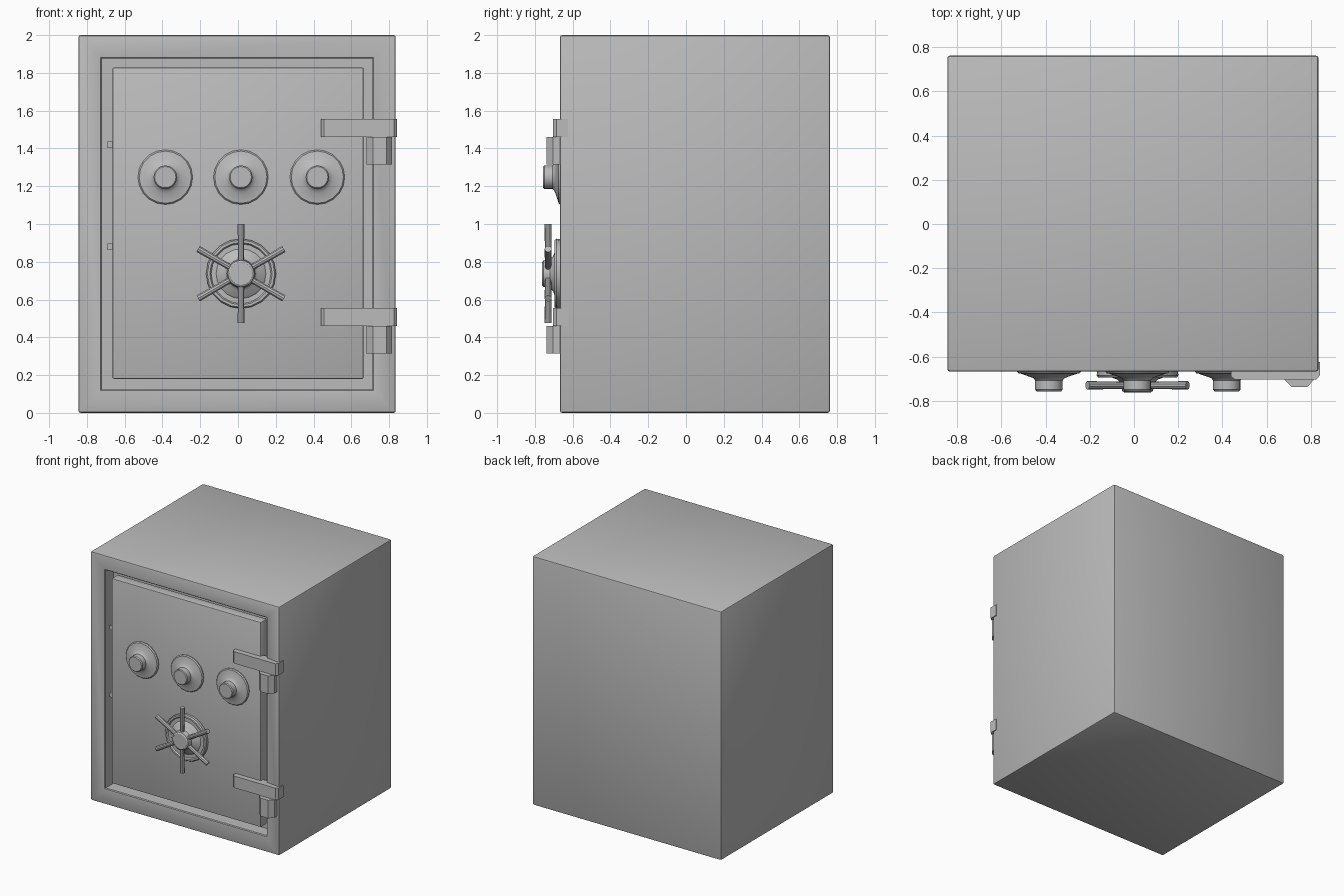
import bpy, bmesh, math
from mathutils import Matrix, Vector

if "Cube" in bpy.data.objects:
    bpy.data.objects.remove(bpy.data.objects["Cube"])

grey = bpy.data.materials.new("steel_grey")
grey.use_nodes = True
colour = (0.5, 0.5, 0.5, 1)
grey.diffuse_color = colour
grey.node_tree.nodes["Principled BSDF"].inputs["Base Color"].default_value = colour


def finish(bm, name, angle=35):
    bmesh.ops.recalc_face_normals(bm, faces=bm.faces)
    mesh = bpy.data.meshes.new(name)
    bm.to_mesh(mesh)
    bm.free()
    mesh.materials.append(grey)
    mesh.shade_smooth()
    mesh.set_sharp_from_angle(angle=math.radians(angle))
    obj = bpy.data.objects.new(name, mesh)
    bpy.context.collection.objects.link(obj)
    return obj


def box_mesh(low, high, bevel=0, segments=1):
    bm = bmesh.new()
    low, high = Vector(low), Vector(high)
    place = Matrix.Translation((low + high) / 2) @ Matrix.Diagonal((*(high - low), 1))
    bmesh.ops.create_cube(bm, size=1, matrix=place)
    if bevel:
        bmesh.ops.bevel(bm, geom=bm.edges[:], offset=bevel, segments=segments,
                        profile=0.5, affect='EDGES')
    return bm


def lathe(name, x, z, profile, sides):
    """Turn (radius, y) points around an axis that points to the front."""
    bm = bmesh.new()
    rings = []
    for r, y in profile:
        rings.append([bm.verts.new((x + r * math.cos(2 * math.pi * i / sides), y,
                                    z + r * math.sin(2 * math.pi * i / sides)))
                      for i in range(sides)])
    for a, b in zip(rings, rings[1:]):
        for i in range(sides):
            j = (i + 1) % sides
            bm.faces.new((a[i], a[j], b[j], b[i]))
    bm.faces.new(rings[0])
    bm.faces.new(rings[-1])
    return finish(bm, name)


def prism(name, outline, z0, z1):
    """Raise an (x, y) outline between two heights."""
    bm = bmesh.new()
    face = bm.faces.new([bm.verts.new((x, y, z0)) for x, y in outline])
    made = bmesh.ops.extrude_face_region(bm, geom=[face])["geom"]
    bmesh.ops.translate(bm, vec=(0, 0, z1 - z0),
                        verts=[v for v in made if isinstance(v, bmesh.types.BMVert)])
    return finish(bm, name, 20)


# Cabinet with a sloping front frame and a recess for the door
bm = box_mesh((-0.845, -0.668, 0), (0.835, 0.762, 2), 0.012, 2)
bm.normal_update()
front = max(bm.faces, key=lambda f: -f.normal.y * f.calc_area())
bmesh.ops.inset_region(bm, faces=[front], thickness=0.15, depth=-0.012)
bmesh.ops.inset_region(bm, faces=[front], thickness=0.008, depth=-0.006)
pocket = bmesh.ops.extrude_discrete_faces(bm, faces=[front])["faces"][0]
bmesh.ops.translate(bm, verts=pocket.verts[:], vec=(0, 0.1, 0))
finish(bm, "cabinet")

# Door and the two bolts in the gap at its free side
finish(box_mesh((-0.664, -0.66, 0.18), (0.665, -0.58, 1.828), 0.008, 2), "door")
for n, z in enumerate((0.88, 1.42)):
    finish(box_mesh((-0.69, -0.645, z - 0.018), (-0.655, -0.61, z + 0.018)), f"bolt_{n + 1}")

# Three combination dials
dial = [(0.14, -0.64), (0.145, -0.668), (0.138, -0.676), (0.132, -0.676),
        (0.085, -0.692), (0.07, -0.698), (0.062, -0.708), (0.062, -0.75), (0.056, -0.757)]
for n, x in enumerate((-0.385, 0.015, 0.42)):
    lathe(f"dial_{n + 1}", x, 1.248, dial, 20)

# Handle: base plate, hub and six spokes
hx, hz = 0.016, 0.737
lathe("handle_base", hx, hz, [(0.18, -0.64), (0.185, -0.685), (0.178, -0.695), (0.165, -0.695),
                              (0.158, -0.684), (0.132, -0.684), (0.124, -0.692),
                              (0.092, -0.704), (0.076, -0.72), (0.07, -0.755),
                              (0.06, -0.762)], 20)
for n in range(6):
    bm = bmesh.new()
    bmesh.ops.create_cone(bm, cap_ends=True, segments=10, radius1=0.016, radius2=0.019,
                          depth=0.22)
    turn = Matrix.Rotation(n * math.pi / 3, 4, 'Y')
    place = Matrix.Translation((hx, -0.73, hz)) @ turn @ Matrix.Translation((0, 0, 0.152))
    bmesh.ops.transform(bm, matrix=place, verts=bm.verts)
    finish(bm, f"handle_spoke_{n + 1}")

# Hinges: a strap that wraps the corner, and a tapered knuckle below
strap = [(0.44, -0.64), (0.44, -0.69), (0.455, -0.703), (0.825, -0.703),
         (0.842, -0.685), (0.842, -0.625), (0.82, -0.625)]
knuckle = [(0.68, -0.64), (0.68, -0.703), (0.715, -0.738), (0.785, -0.738),
           (0.815, -0.703), (0.815, -0.64)]
for name, z in (("lower", 0.46), ("upper", 1.46)):
    prism(f"{name}_hinge_strap", strap, z, z + 0.095)
    prism(f"{name}_hinge_knuckle", knuckle, z - 0.145, z)
